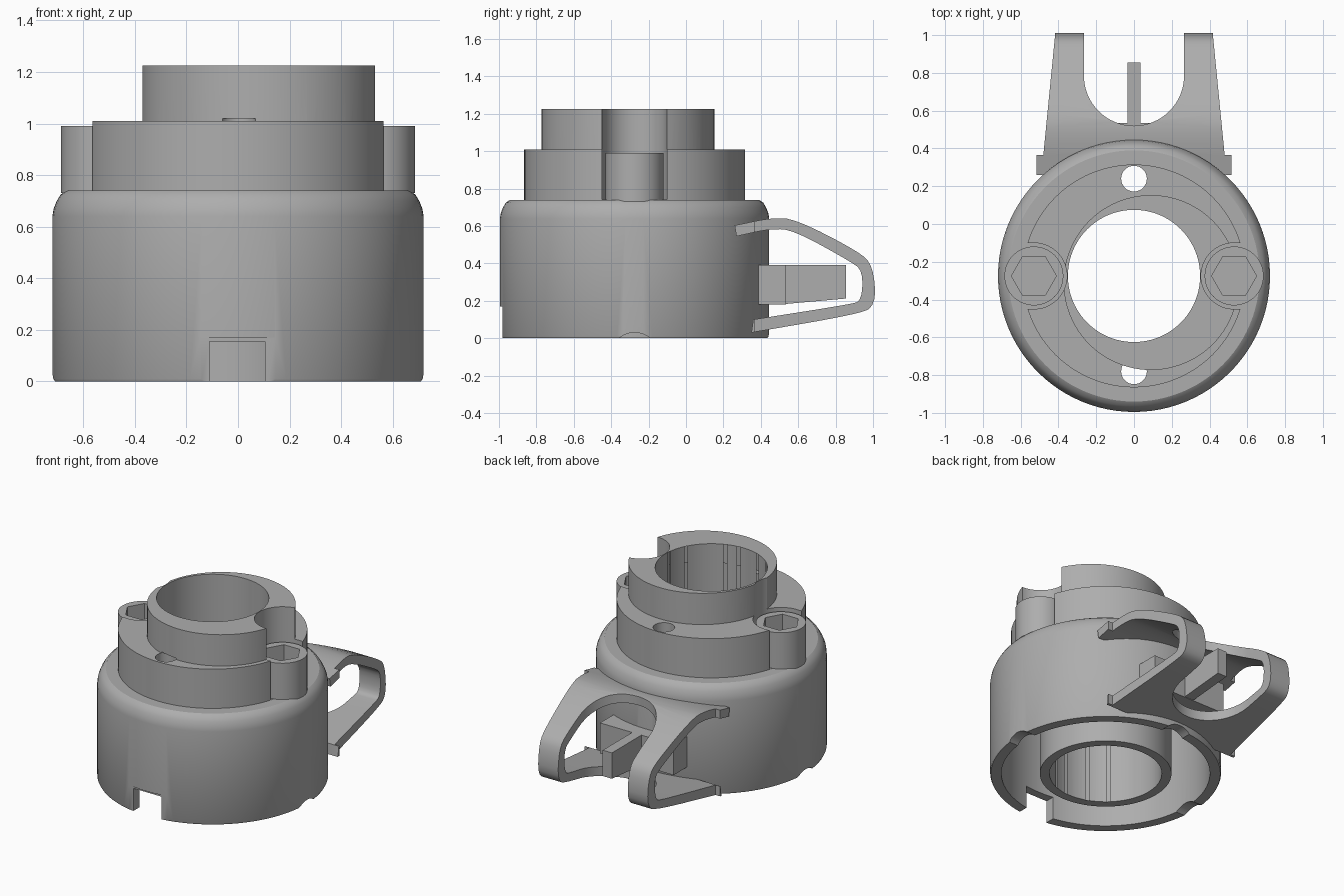
import bpy, bmesh, math
from mathutils import Matrix, Vector

if "Cube" in bpy.data.objects:
    bpy.data.objects.remove(bpy.data.objects["Cube"])

CY = -0.275          # axis of the round body
BOLT_X = 0.53

grey = bpy.data.materials.new("plain_grey")
grey.use_nodes = True
grey.diffuse_color = (0.42, 0.42, 0.42, 1)
grey.node_tree.nodes["Principled BSDF"].inputs["Base Color"].default_value = (0.42, 0.42, 0.42, 1)


def finish(name, bm):
    bmesh.ops.recalc_face_normals(bm, faces=bm.faces)
    mesh = bpy.data.meshes.new(name)
    bm.to_mesh(mesh)
    bm.free()
    mesh.materials.append(grey)
    ob = bpy.data.objects.new(name, mesh)
    bpy.context.collection.objects.link(ob)
    return ob


def cylinder(name, x, y, z0, z1, r, sides=64):
    bm = bmesh.new()
    bmesh.ops.create_cone(bm, cap_ends=True, segments=sides, radius1=r, radius2=r, depth=z1 - z0,
                          matrix=Matrix.Translation((x, y, (z0 + z1) / 2)))
    return finish(name, bm)


def box(name, x0, x1, y0, y1, z0, z1):
    bm = bmesh.new()
    size = Matrix.Diagonal((x1 - x0, y1 - y0, z1 - z0, 1))
    centre = Matrix.Translation(((x0 + x1) / 2, (y0 + y1) / 2, (z0 + z1) / 2))
    bmesh.ops.create_cube(bm, size=1, matrix=centre @ size)
    return finish(name, bm)


def prism(name, points, depth):
    """Extrude a closed outline of 3D points along a vector."""
    bm = bmesh.new()
    face = bm.faces.new([bm.verts.new(p) for p in points])
    new = bmesh.ops.extrude_face_region(bm, geom=[face])["geom"]
    bmesh.ops.translate(bm, vec=depth, verts=[v for v in new if isinstance(v, bmesh.types.BMVert)])
    return finish(name, bm)


def lathe(name, profile, steps=96):
    bm = bmesh.new()
    vs = [bm.verts.new((r, CY, z)) for r, z in profile]
    edges = [bm.edges.new((vs[i - 1], vs[i])) for i in range(len(vs))]
    bmesh.ops.spin(bm, geom=vs + edges, cent=(0, CY, 0), axis=(0, 0, 1),
                   angle=math.tau, steps=steps, use_merge=True)
    bmesh.ops.remove_doubles(bm, verts=bm.verts, dist=1e-5)
    return finish(name, bm)


def combine(target, tool, operation="DIFFERENCE"):
    mod = target.modifiers.new("shape", "BOOLEAN")
    mod.operation, mod.object, mod.solver = operation, tool, "EXACT"
    bpy.context.view_layer.objects.active = target
    bpy.ops.object.modifier_apply(modifier=mod.name)
    bpy.data.objects.remove(tool)


# Round housing: outer wall, rounded shoulder, second tier and hollow underside
housing = lathe("housing", [
    (0.2, 0), (0.41, 0), (0.41, 0.62), (0.65, 0.62), (0.65, 0), (0.715, 0), (0.72, 0.01),
    (0.72, 0.64), (0.715, 0.67), (0.703, 0.7), (0.688, 0.725), (0.665, 0.74),
    (0.59, 0.74), (0.59, 1.01), (0.2, 1.01)])

# Offset top collar, then the bore through everything
combine(housing, cylinder("collar", 0.09, -0.31, 0.99, 1.225, 0.463, 96), "UNION")
combine(housing, cylinder("bore", 0, CY, -0.1, 1.4, 0.35, 96))

# Clearance pockets for the bolts
for side in (-1, 1):
    combine(housing, cylinder("pocket", side * BOLT_X, CY, 0.741, 1.4, 0.175))
    a, b = sorted((side * BOLT_X, side * 0.8))
    combine(housing, box("pocket_mouth", a, b, CY - 0.174, CY + 0.174, 0.741, 1.4))

# Vent holes
for y in (0.24, -0.78):
    combine(housing, cylinder("vent", 0, y, 0.5, 1.02, 0.068, 32))

# Front flat and key slot
combine(housing, box("front_flat", -0.4, 0.4, -1.3, -0.98, -0.1, 0.17))
combine(housing, box("key_slot", -0.11, 0.105, -1.3, -0.75, -0.1, 0.155))

# Shallow rounded notches in the bottom rim
for angle in (0, 90, 180):
    notch = cylinder("rim_notch", 0, 0, 0.55, 0.85, 0.13, 48)
    notch.data.transform(Matrix.Translation((0, CY, -0.1)) @ Matrix.Rotation(math.radians(angle), 4, "Z")
                         @ Matrix.Rotation(math.pi / 2, 4, "Y"))
    combine(housing, notch)

# Socket head bolts
bolts = []
for side, label in ((-1, "right"), (1, "left")):
    bolt = cylinder(label + "_bolt", side * BOLT_X, CY, 0.73, 0.99, 0.156)
    socket = cylinder("socket", 0, 0, 0.85, 1.1, 0.119, 6)
    socket.data.transform(Matrix.Translation((side * BOLT_X, CY, 0)) @ Matrix.Rotation(math.pi / 2, 4, "Z"))
    combine(bolt, socket)
    bolts.append(bolt)


def smooth_path(points, rounds=2):
    """Round the corners of an open path by corner cutting."""
    pts = [Vector(p) for p in points]
    for _ in range(rounds):
        out = [pts[0]]
        for a, b in zip(pts, pts[1:]):
            out += [a.lerp(b, 0.25), a.lerp(b, 0.75)]
        pts = out + [pts[-1]]
    return pts


# Spring clip: a bent strip, trimmed to a forked outline
outer = smooth_path([(0.26, 0.603), (0.46, 0.645), (0.59, 0.635), (0.92, 0.465),
                     (1.0, 0.39), (1.018, 0.17), (0.9, 0.125), (0.35, 0.03)])
inner = smooth_path([(0.36, 0.1), (0.87, 0.18), (0.94, 0.2), (0.945, 0.36),
                     (0.88, 0.41), (0.58, 0.575), (0.46, 0.587), (0.27, 0.545)])
clip = prism("spring_clip", [(-0.6, p.x, p.y) for p in outer + inner], (1.2, 0, 0))

half = [(0.515, 0.2), (0.515, 0.365), (0.48, 0.365), (0.413, 1.05), (0.265, 1.05)]
arc = [(0.265 * math.cos(t), 0.785 - 0.265 * math.sin(t))
       for t in (math.pi * i / 32 for i in range(33))]
outline = half + arc + [(-x, y) for x, y in reversed(half)]
combine(clip, prism("fork_outline", [(x, y, -0.2) for x, y in outline], (0, 0, 1.2)), "INTERSECT")
combine(clip, cylinder("body_clearance", 0, CY, -0.3, 1, 0.705, 96))

# Latch block and tongue between the prongs
block = box("latch_block", -0.28, 0.28, 0.3, 0.535, 0.18, 0.39)
combine(block, cylinder("body_clearance", 0, CY, -0.3, 1, 0.705, 96))
tongue = prism("latch_tongue", [(-0.035, y, z) for y, z in
                                ((0.5, 0.18), (0.855, 0.212), (0.855, 0.39), (0.5, 0.39))], (0.07, 0, 0))

# Smooth the round surfaces, keep the edges sharp
bpy.ops.object.select_all(action="DESELECT")
for ob in [housing, clip, block, tongue] + bolts:
    ob.select_set(True)
bpy.context.view_layer.objects.active = housing
bpy.ops.object.shade_smooth_by_angle(angle=math.radians(30))
